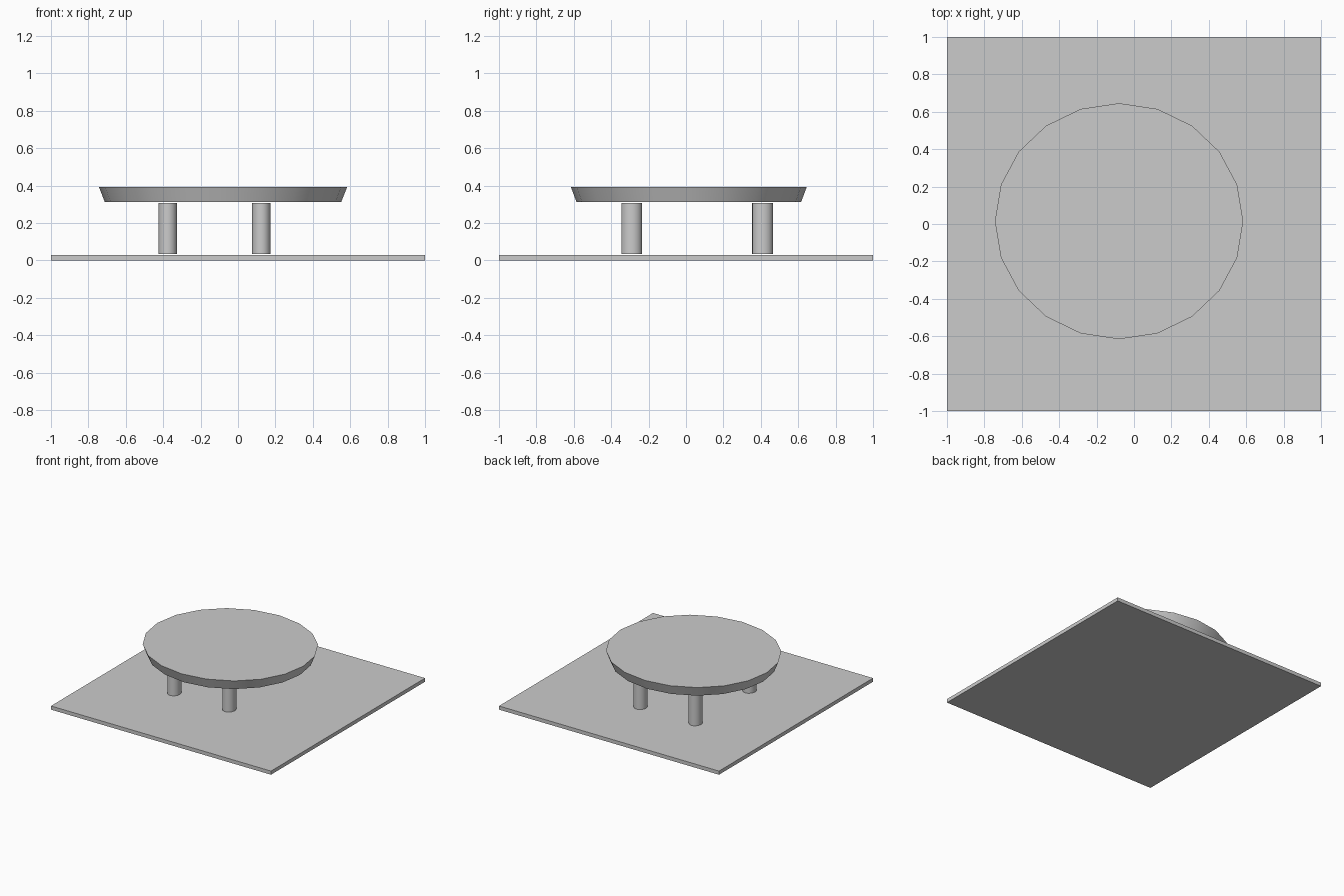
import bpy

if "Cube" in bpy.data.objects:
    bpy.data.objects.remove(bpy.data.objects["Cube"])


def smooth(obj):
    bpy.ops.object.select_all(action='DESELECT')
    obj.select_set(True)
    bpy.context.view_layer.objects.active = obj
    bpy.ops.object.shade_smooth_by_angle()


def frustum(name, x, y, z0, z1, r0, r1, y_scale, sides):
    """Upright elliptical cone section between two heights."""
    bpy.ops.mesh.primitive_cone_add(vertices=sides, radius1=r0, radius2=r1,
                                    depth=z1 - z0, location=(x, y, (z0 + z1) / 2))
    obj = bpy.context.object
    obj.name = name
    obj.scale.y = y_scale
    bpy.ops.object.transform_apply(location=False, rotation=False, scale=True)
    smooth(obj)
    return obj


# Square floor slab
bpy.ops.mesh.primitive_cube_add(size=2, location=(0, 0, 0.015))
floor_slab = bpy.context.object
floor_slab.name = "floor_slab"
floor_slab.scale.z = 0.015
bpy.ops.object.transform_apply(location=False, rotation=False, scale=True)

# Flared 20-sided table top
frustum("table_top", -0.08, 0.015, 0.312, 0.393, 0.632, 0.664, 0.95, 20)

# Four round legs
for side, x in (("left", -0.375), ("right", 0.125)):
    for end, y in (("front", -0.29), ("back", 0.41)):
        frustum(f"{end}_{side}_leg", x, y, 0.034, 0.307, 0.05, 0.05, 1.12, 20)
